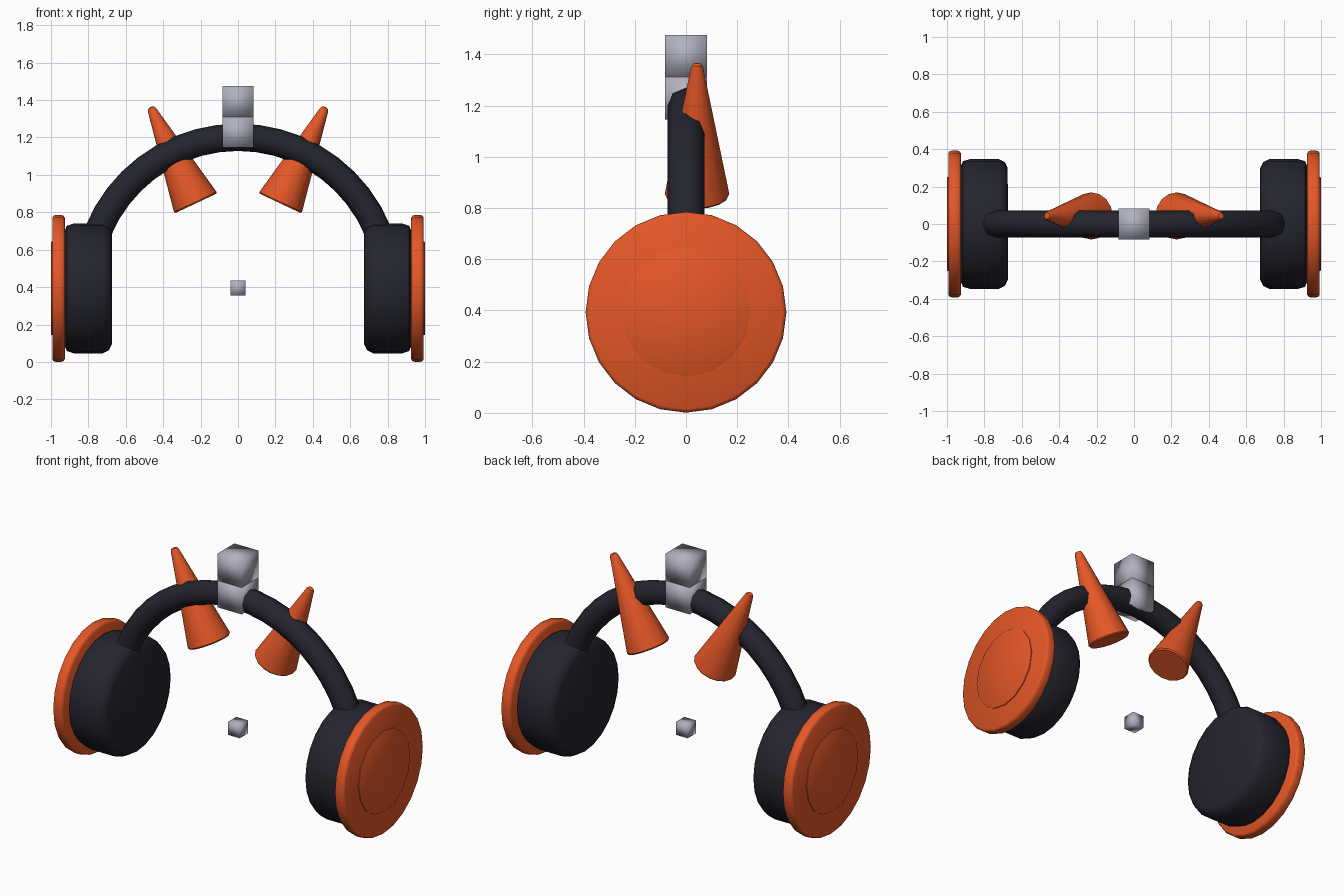
import bpy, bmesh, math
from mathutils import Vector, Matrix

cube = bpy.data.objects.get("Cube")
if cube:
    bpy.data.objects.remove(cube, do_unlink=True)


def material(name, rgb):
    m = bpy.data.materials.new(name)
    m.use_nodes = True
    m.diffuse_color = (*rgb, 1)
    m.node_tree.nodes["Principled BSDF"].inputs["Base Color"].default_value = (*rgb, 1)
    return m


ORANGE = material("orange plastic", (0.78, 0.095, 0.02))
DARK = material("dark padding", (0.018, 0.018, 0.028))
GREY = material("light grey", (0.44, 0.44, 0.53))


def finish(bm, name, mat, smooth_angle=40):
    bmesh.ops.remove_doubles(bm, verts=bm.verts, dist=0.0001)
    bmesh.ops.recalc_face_normals(bm, faces=bm.faces)
    mesh = bpy.data.meshes.new(name)
    bm.to_mesh(mesh)
    bm.free()
    mesh.materials.append(mat)
    ob = bpy.data.objects.new(name, mesh)
    bpy.context.collection.objects.link(ob)
    bpy.ops.object.select_all(action='DESELECT')
    ob.select_set(True)
    bpy.context.view_layer.objects.active = ob
    bpy.ops.object.shade_smooth_by_angle(angle=math.radians(smooth_angle))
    return ob


def lathe(name, mat, profile, base, axis, sides):
    """Revolve (radius, height) points around an axis that starts at base."""
    bm = bmesh.new()
    verts = [bm.verts.new((r, 0, h)) for r, h in profile]
    edges = [bm.edges.new(pair) for pair in zip(verts, verts[1:])]
    bmesh.ops.spin(bm, geom=verts + edges, cent=(0, 0, 0), axis=(0, 0, 1),
                   angle=math.tau, steps=sides)
    turn = Vector(axis).to_track_quat('Z', 'Y').to_matrix().to_4x4()
    bm.transform(Matrix.Translation(base) @ turn)
    return finish(bm, name, mat)


def block(name, size, z):
    bm = bmesh.new()
    bmesh.ops.create_cube(bm, size=size, matrix=Matrix.Translation((0, 0, z)))
    return finish(bm, name, GREY, 180)


EAR_Z = 0.393

# Headband: an octagonal section swept over half a circle
bm = bmesh.new()
ring = [bm.verts.new((0.808 + 0.073 * math.cos(i * math.tau / 8),
                      0.073 * math.sin(i * math.tau / 8), EAR_Z)) for i in range(8)]
section = bm.faces.new(ring)
bmesh.ops.spin(bm, geom=[section], cent=(0, 0, EAR_Z), axis=(0, -1, 0),
               angle=math.pi, steps=24)
finish(bm, "headband", DARK, 60)

for side, s in (("left", 1), ("right", -1)):
    out = (s, 0, 0)

    # Padded ear cushion with rounded rims
    lathe(side + "_ear_cushion", DARK,
          [(0, 0), (0.30, 0), (0.33, 0.015), (0.348, 0.05),
           (0.348, 0.2), (0.335, 0.24), (0.30, 0.255), (0, 0.255)],
          (s * 0.675, 0, EAR_Z), out, 24)

    # Outer shell disc and its shallow centre cap
    lathe(side + "_ear_shell", ORANGE,
          [(0, 0), (0.378, 0), (0.388, 0.006), (0.392, 0.017),
           (0.392, 0.05), (0.388, 0.061), (0.378, 0.067), (0, 0.067)],
          (s * 0.926, 0, EAR_Z), out, 24)
    lathe(side + "_ear_cap", ORANGE,
          [(0, 0), (0.25, 0), (0.25, 0.018), (0.247, 0.02), (0, 0.02)],
          (s * 0.98, 0, EAR_Z), out, 16)

    # Horn leaning outward behind the band
    lathe(side + "_horn", ORANGE,
          [(0, 0), (0.12, 0), (0.126, 0.008), (0.024, 0.552),
           (0.017, 0.565), (0, 0.57)],
          (s * 0.225, 0.043, 0.848), (s * 0.24, 0, 0.51), 16)

# Stacked blocks on the crown and the small loose block between the ears
block("crown_block_upper", 0.165, 1.393)
block("crown_block_lower", 0.165, 1.228)
block("centre_block", 0.08, 0.395)
